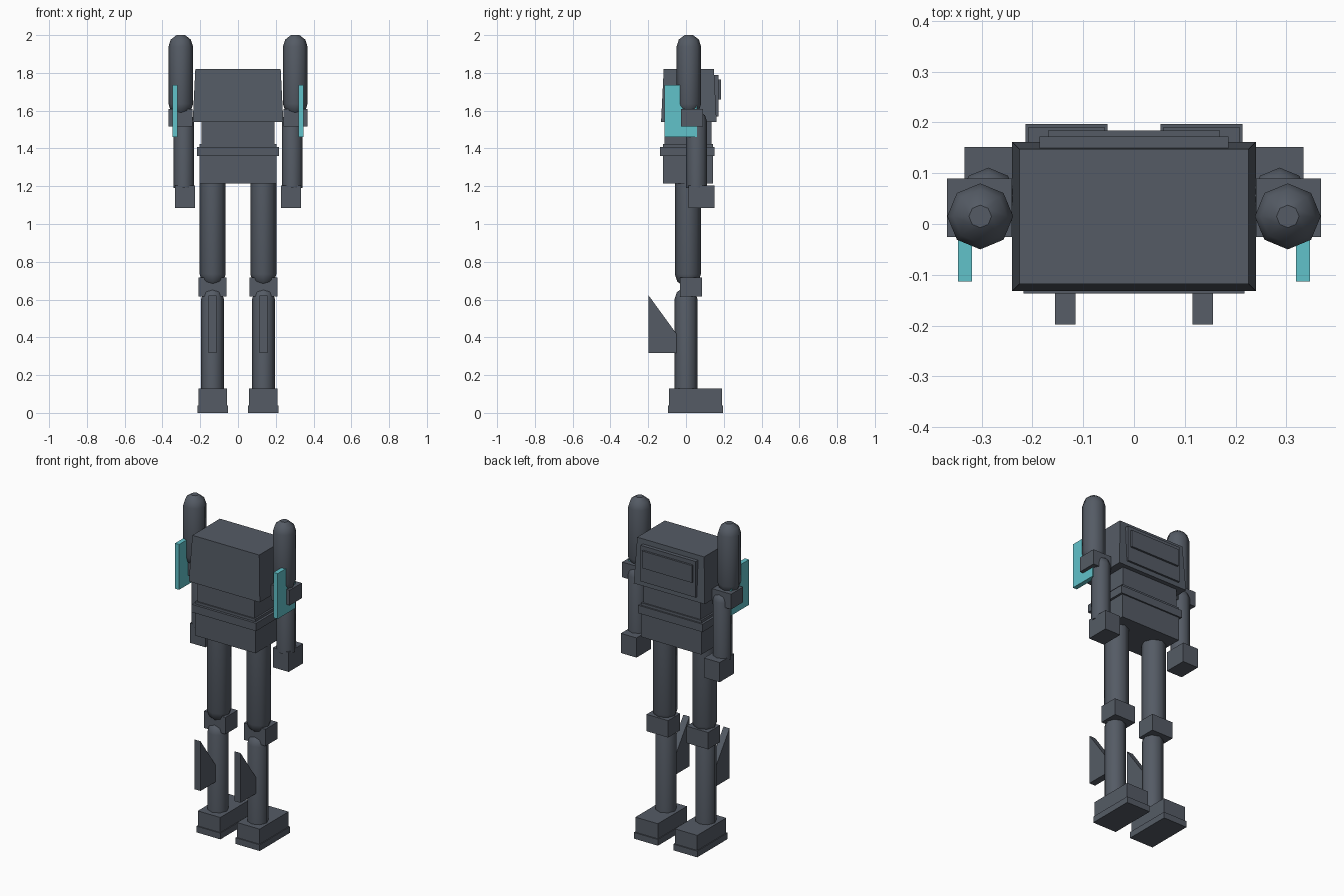
import bpy, bmesh, math

if "Cube" in bpy.data.objects:
    bpy.data.objects.remove(bpy.data.objects["Cube"])


def material(name, rgb):
    m = bpy.data.materials.new(name)
    m.diffuse_color = (*rgb, 1)
    m.use_nodes = True
    m.node_tree.nodes["Principled BSDF"].inputs["Base Color"].default_value = m.diffuse_color
    return m


SLATE = material("slate_grey", (0.09, 0.105, 0.13))
CYAN = material("cyan", (0.12, 0.54, 0.59))


def finish(name, bm, mat, smooth=False):
    bmesh.ops.recalc_face_normals(bm, faces=bm.faces[:])
    me = bpy.data.meshes.new(name)
    bm.to_mesh(me)
    bm.free()
    me.materials.append(mat)
    if smooth:
        for p in me.polygons:
            p.use_smooth = True
    ob = bpy.data.objects.new(name, me)
    bpy.context.collection.objects.link(ob)
    return ob


def box(name, xs, ys, zs, mat=SLATE, taper=0.0):
    """Box from ranges; taper pulls the top in on all four sides."""
    bm = bmesh.new()
    rings = []
    for z, t in ((zs[0], 0), (zs[1], taper)):
        x0, x1, y0, y1 = xs[0] + t, xs[1] - t, ys[0] + t, ys[1] - t
        rings.append([bm.verts.new(c) for c in
                      ((x0, y0, z), (x1, y0, z), (x1, y1, z), (x0, y1, z))])
    a, b = rings
    bm.faces.new(a)
    bm.faces.new(b)
    for i in range(4):
        j = (i + 1) % 4
        bm.faces.new((a[i], a[j], b[j], b[i]))
    return finish(name, bm, mat)


def capsule(name, x, y, r, z0, z1, round_bottom=True, round_top=True, sides=8):
    """Eight-sided limb with domed or flat ends."""
    angles = [math.radians(a) for a in (0, 35, 70)]
    dome = [(r * math.cos(a), r * math.sin(a)) for a in angles]
    k = r / math.sin(angles[-1]) * math.sin(angles[-1]) ** 2
    low = [(q, z0 + k - h) for q, h in reversed(dome)] if round_bottom else [(r, z0)]
    top = [(q, z1 - k + h) for q, h in dome] if round_top else [(r, z1)]
    bm = bmesh.new()
    rings = []
    for q, z in low + top:
        rings.append([bm.verts.new((x + q * math.cos(2 * math.pi * i / sides),
                                    y + q * math.sin(2 * math.pi * i / sides), z))
                      for i in range(sides)])
    for a, b in zip(rings, rings[1:]):
        for i in range(sides):
            j = (i + 1) % sides
            bm.faces.new((a[i], a[j], b[j], b[i]))
    bm.faces.new(rings[0])
    bm.faces.new(rings[-1])
    ob = finish(name, bm, SLATE, smooth=True)
    # keep flat ends crisp
    for p in ob.data.polygons:
        if len(p.vertices) > 4:
            p.use_smooth = False
    return ob


def fin(name, x0, x1, profile):
    """Side profile in y and z, extruded across x."""
    bm = bmesh.new()
    f = bm.faces.new([bm.verts.new((x0, y, z)) for y, z in profile])
    ext = bmesh.ops.extrude_face_region(bm, geom=[f])
    vs = [g for g in ext["geom"] if isinstance(g, bmesh.types.BMVert)]
    bmesh.ops.translate(bm, verts=vs, vec=(x1 - x0, 0, 0))
    return finish(name, bm, SLATE)


def span(side, a, b):
    return tuple(sorted((side * a, side * b)))


# Torso
box("pelvis", (-0.204, 0.204), (-0.122, 0.143), (1.215, 1.424))
box("belt", (-0.218, 0.218), (-0.137, 0.152), (1.36, 1.408))
box("abdomen", (-0.193, 0.193), (-0.115, 0.135), (1.42, 1.545))
box("chest", (-0.24, 0.24), (-0.132, 0.162), (1.54, 1.82), taper=0.014)
box("back_panel", (-0.186, 0.186), (0.12, 0.172), (1.57, 1.79))
box("back_bar", (-0.169, 0.169), (0.16, 0.184), (1.66, 1.765))

for side, tag in ((-1, "left"), (1, "right")):
    # Arms
    capsule(f"upper_arm_{tag}", side * 0.303, 0.015, 0.065, 1.575, 2.0)
    box(f"elbow_{tag}", span(side, 0.24, 0.368), (-0.026, 0.09), (1.515, 1.608))
    capsule(f"forearm_{tag}", side * 0.287, 0.056, 0.055, 1.19, 1.595,
            round_bottom=False)
    box(f"hand_{tag}", span(side, 0.228, 0.334), (0.012, 0.152), (1.085, 1.205))
    box(f"arm_shield_{tag}", span(side, 0.319, 0.347), (-0.113, 0.058),
        (1.46, 1.737), CYAN)
    # Legs
    capsule(f"thigh_{tag}", side * 0.134, 0.01, 0.069, 0.67, 1.23,
            round_top=False)
    box(f"knee_{tag}", span(side, 0.062, 0.208), (-0.032, 0.084), (0.615, 0.718))
    capsule(f"shin_{tag}", side * 0.135, 0.0, 0.06, 0.12, 0.66,
            round_bottom=False)
    fin(f"shin_fin_{tag}", *span(side, 0.115, 0.156),
        [(-0.198, 0.318), (-0.05, 0.318), (-0.05, 0.418), (-0.198, 0.622)])
    # Feet
    box(f"foot_{tag}", span(side, 0.057, 0.209), (-0.09, 0.19), (0.03, 0.13))
    box(f"sole_{tag}", span(side, 0.052, 0.214), (-0.096, 0.197), (0.0, 0.038))
